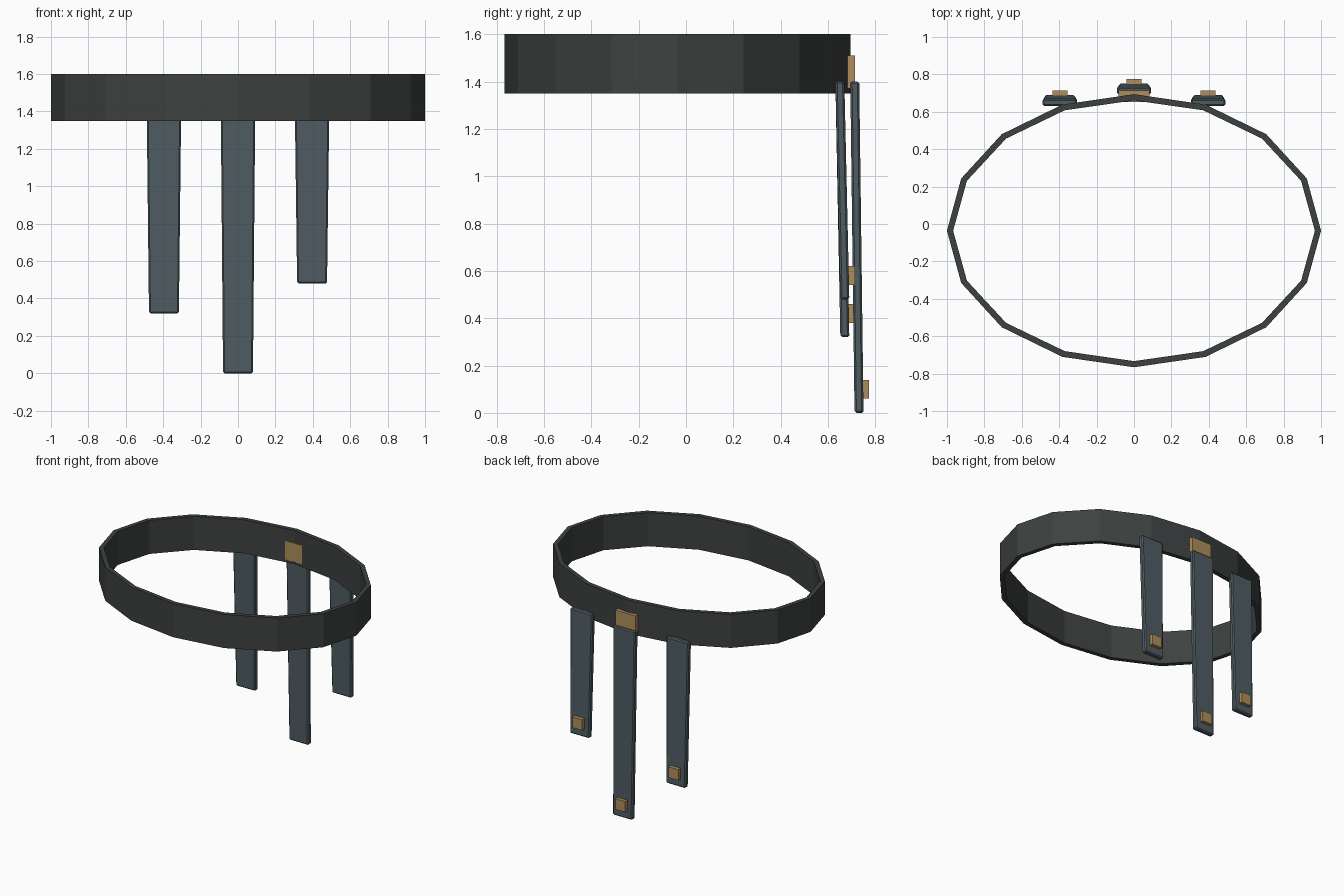
import bpy, bmesh, math

cube = bpy.data.objects.get("Cube")
if cube:
    bpy.data.objects.remove(cube, do_unlink=True)


def material(name, color):
    m = bpy.data.materials.new(name)
    m.use_nodes = True
    m.diffuse_color = (*color, 1)
    m.node_tree.nodes["Principled BSDF"].inputs["Base Color"].default_value = (*color, 1)
    return m


BAND = material("dark leather", (0.046, 0.053, 0.051))
STRAP = material("slate leather", (0.078, 0.108, 0.124))
BRASS = material("brass", (0.43, 0.27, 0.105))


def finish(bm, name, mat):
    bmesh.ops.recalc_face_normals(bm, faces=bm.faces)
    mesh = bpy.data.meshes.new(name)
    bm.to_mesh(mesh)
    bm.free()
    mesh.materials.append(mat)
    obj = bpy.data.objects.new(name, mesh)
    bpy.context.collection.objects.link(obj)


def block(name, mat, x, y0, y1, z0, z1, top, bottom, lean=0, bevel=0):
    """Box with half widths top/bottom, whose lower end moves back by lean."""
    bm = bmesh.new()
    bmesh.ops.create_cube(bm, size=1)
    for v in bm.verts:
        low = v.co.z < 0
        v.co = (x + math.copysign(bottom if low else top, v.co.x),
                (y0 if v.co.y < 0 else y1) + (lean if low else 0),
                z0 if low else z1)
    if bevel:
        bmesh.ops.bevel(bm, geom=bm.edges[:], offset=bevel, segments=1,
                        affect='EDGES')
    finish(bm, name, mat)


# Belt: faceted oval band
SIDES, WALL, CENTRE_Y = 16, 0.033, -0.036
bm = bmesh.new()
rings = []
for inset, z in ((0, 1.35), (0, 1.6), (WALL, 1.6), (WALL, 1.35)):
    rings.append([bm.verts.new(((1 - inset) * math.cos(a),
                                (0.73 - inset) * math.sin(a) + CENTRE_Y, z))
                  for a in (math.tau * i / SIDES for i in range(SIDES))])
for r in range(4):
    a, b = rings[r], rings[(r + 1) % 4]
    for i in range(SIDES):
        j = (i + 1) % SIDES
        bm.faces.new((a[i], a[j], b[j], b[i]))
finish(bm, "belt_band", BAND)

# Hanging straps, each with a brass stud near its lower end
for side, x, y, z, lean in (("right", -0.396, 0.631, 0.32, 0.021),
                            ("centre", 0, 0.694, 0, 0.018),
                            ("left", 0.396, 0.631, 0.48, 0.021)):
    block(side + "_strap", STRAP, x, y, y + 0.038, z, 1.4, 0.092, 0.08, lean, 0.008)
    back = y + 0.038 + lean
    block(side + "_stud", BRASS, x, back - 0.008, back + 0.024,
          z + 0.06, z + 0.14, 0.041, 0.041)

# Brass plate clasping the band at the back
block("back_clasp", BRASS, 0, 0.651, 0.714, 1.37, 1.51, 0.083, 0.083)
